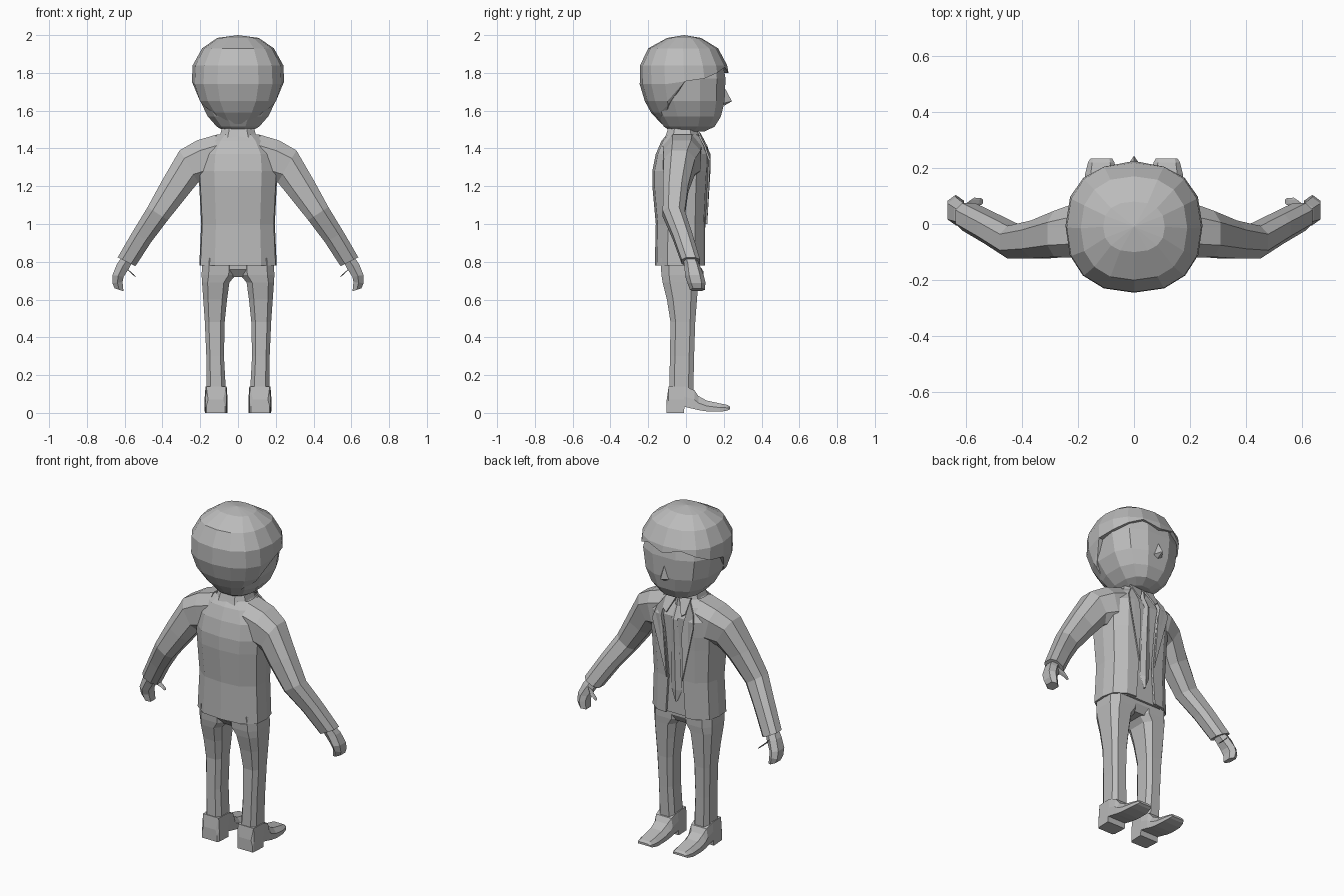
import bpy, bmesh, math
from mathutils import Vector

grey = bpy.data.materials.new("plain grey")
grey.diffuse_color = (0.5, 0.5, 0.5, 1)


def make(name, verts, faces):
    me = bpy.data.meshes.new(name)
    me.from_pydata([tuple(v) for v in verts], [], faces)
    bm = bmesh.new()
    bm.from_mesh(me)
    bmesh.ops.recalc_face_normals(bm, faces=bm.faces)
    bm.to_mesh(me)
    bm.free()
    me.materials.append(grey)
    ob = bpy.data.objects.new(name, me)
    bpy.context.collection.objects.link(ob)
    return ob


def loft(name, rings, closed=True, caps=True):
    n = len(rings[0])
    verts = [p for r in rings for p in r]
    faces = []
    for i in range(len(rings) - 1):
        for j in range(n if closed else n - 1):
            k = (j + 1) % n
            faces.append((i*n + j, i*n + k, (i+1)*n + k, (i+1)*n + j))
    if closed and caps:
        faces += [tuple(range(n)), tuple(range((len(rings)-1)*n, len(rings)*n))]
    return make(name, verts, faces)


def power(v, p):
    return math.copysign(abs(v) ** p, v)


def oval(z, rx, y0, y1, n=8, p=0.7, cx=0):
    """Horizontal rounded ring between depths y0 and y1."""
    cy, ry = (y0 + y1) / 2, (y1 - y0) / 2
    return [(cx + rx * power(math.cos(a), p), cy + ry * power(math.sin(a), p), z)
            for a in (math.tau * (i + 0.5) / n for i in range(n))]


def tilted(c, u, v, n=8, p=0.8):
    """Ring around c spanned by half axes u and v."""
    c, u, v = Vector(c), Vector(u), Vector(v)
    return [c + u * power(math.cos(a), p) + v * power(math.sin(a), p)
            for a in (math.tau * (i + 0.5) / n for i in range(n))]


def interp(table, z):
    for a, b in zip(table, table[1:]):
        if a[0] >= z >= b[0]:
            t = (a[0] - z) / (a[0] - b[0])
            return [p + (q - p) * t for p, q in zip(a[1:], b[1:])]
    return table[-1][1:]


# head
loft("head", [oval(z, rx, a, b, 12, 0.8) for z, rx, a, b in [
    (1.49, 0.07, -0.08, 0.10), (1.515, 0.115, -0.12, 0.155), (1.57, 0.165, -0.16, 0.19),
    (1.65, 0.205, -0.2, 0.21), (1.77, 0.225, -0.21, 0.215), (1.86, 0.2, -0.2, 0.2),
    (1.93, 0.12, -0.12, 0.13)]])
make("nose", [(0, 0.20, 1.73), (-0.03, 0.20, 1.64), (0.03, 0.20, 1.64),
              (0, 0.243, 1.65), (0, 0.20, 1.625)],
     [(0, 1, 3), (0, 3, 2), (1, 4, 3), (4, 2, 3), (0, 2, 4, 1)])

# hair shell: each column runs from the crown to its own hairline
hair = [(2.0, 0.0, -0.01, -0.01), (1.985, 0.11, -0.10, 0.08), (1.93, 0.19, -0.20, 0.17),
        (1.84, 0.24, -0.243, 0.218), (1.74, 0.245, -0.245, 0.235),
        (1.65, 0.215, -0.218, 0.21), (1.59, 0.165, -0.185, 0.17), (1.53, 0.10, -0.13, 0.1)]
N = 16
line = {0: 1.80, 1: 1.83, 2: 1.80, 3: 1.77, 4: 1.755, 5: 1.63, 6: 1.55, 7: 1.53, 8: 1.53}
levels = [1.985, 1.93, 1.84, 1.74, 1.65, 1.59, 1.53]
rows = []
for k, lev in enumerate(levels + [None]):
    row = []
    for i in range(N):
        a = math.tau * i / N
        z = max(lev or 0, line[min(i, N - i)])
        rx, y0, y1 = interp(hair, z)
        s = 1 if lev else 0.88
        cy, ry = (y0 + y1) / 2, (y1 - y0) / 2
        row.append((s * rx * power(math.sin(a), 0.85), cy + s * ry * power(math.cos(a), 0.85), z))
    rows.append(row)
hv = [(0, -0.01, 2.0)] + [p for r in rows for p in r]
hf = [(0, 1 + j, 1 + (j + 1) % N) for j in range(N)]
for i in range(len(rows) - 1):
    for j in range(N):
        k = (j + 1) % N
        hf.append((1 + i*N + j, 1 + i*N + k, 1 + (i+1)*N + k, 1 + (i+1)*N + j))
ob = make("hair", hv, hf)
bm = bmesh.new()
bm.from_mesh(ob.data)
bmesh.ops.remove_doubles(bm, verts=bm.verts, dist=0.0005)
bmesh.ops.recalc_face_normals(bm, faces=bm.faces)
bm.to_mesh(ob.data)
bm.free()

# neck and shirt collar
loft("neck", [oval(1.42, 0.08, -0.1, 0.06), oval(1.53, 0.075, -0.09, 0.065)])
loft("collar", [oval(1.42, 0.125, -0.13, 0.075), oval(1.475, 0.1, -0.11, 0.07),
                oval(1.505, 0.09, -0.1, 0.06)])

# torso levels: height, half width, back, front, half width of the front opening
torso = [(0.78, 0.205, -0.165, 0.10, 0.065), (1.0, 0.195, -0.16, 0.10, 0.05),
         (1.2, 0.205, -0.178, 0.11, 0.06), (1.28, 0.21, -0.178, 0.115, 0.065),
         (1.37, 0.20, -0.16, 0.12, 0.075), (1.44, 0.155, -0.13, 0.085, 0.08),
         (1.475, 0.11, -0.10, 0.06, 0.075)]
half = [(0.62, 0.95), (0.92, 0.6), (1, 0.1), (0.97, -0.5), (0.6, -0.92), (0.0, -1)]


def torso_ring(z, rx, y0, y1, gap, inset=0.0):
    cy, ry = (y0 + y1) / 2, (y1 - y0) / 2 - inset
    pts = [(gap, cy + ry, z)] + [((rx - inset) * x, cy + ry * y, z) for x, y in half]
    return pts + [(-x, y, z) for x, y, z in pts[-2::-1]]


jacket = loft("jacket", [torso_ring(*t) for t in torso], closed=False)
mod = jacket.modifiers.new("thickness", "SOLIDIFY")
mod.thickness = 0.012
mod.offset = -1
loft("shirt", [torso_ring(*t, inset=0.018) for t in torso])

# tie hanging over the shirt
loft("tie", [[(-w, y, z), (0, y + 0.012, z), (w, y, z), (0, y - 0.02, z)] for w, y, z in [
    (0.004, 0.088, 0.86), (0.034, 0.088, 0.93), (0.028, 0.098, 1.2), (0.02, 0.108, 1.36),
    (0.015, 0.075, 1.43), (0.026, 0.068, 1.47)]])

# trousers: hips joining two legs
loft("hips", [oval(0.72, 0.12, -0.10, 0.05), oval(0.76, 0.188, -0.135, 0.075),
              oval(0.9, 0.18, -0.14, 0.075)])

for side, s in (("left", 1), ("right", -1)):
    loft(side + "_leg", [oval(z, (xo - xi) / 2, a, b, 8, 0.6, s * (xo + xi) / 2)
         for z, xi, xo, a, b in [
             (0.12, 0.062, 0.168, -0.092, 0.042), (0.3, 0.072, 0.17, -0.088, 0.046),
             (0.48, 0.068, 0.178, -0.085, 0.052), (0.6, 0.055, 0.187, -0.105, 0.062),
             (0.69, 0.042, 0.194, -0.128, 0.07), (0.73, 0.008, 0.197, -0.135, 0.074),
             (0.82, 0.004, 0.193, -0.14, 0.075)]])

    # shoe: cross-sections from heel to toe (depth, bottom, top, inner, outer, top inset)
    secs = [(-0.102, 0, 0.07, 0.068, 0.168, 0.01), (-0.092, 0, 0.14, 0.06, 0.172, 0.004),
            (-0.012, 0, 0.14, 0.056, 0.176, 0.004), (-0.008, 0.032, 0.14, 0.056, 0.176, 0.004),
            (0.045, 0.02, 0.12, 0.056, 0.177, 0.01), (0.065, 0.015, 0.09, 0.058, 0.178, 0.02),
            (0.11, 0.008, 0.065, 0.06, 0.178, 0.022), (0.18, 0.006, 0.05, 0.062, 0.174, 0.02),
            (0.22, 0.012, 0.042, 0.07, 0.164, 0.015), (0.234, 0.02, 0.032, 0.078, 0.155, 0.01)]
    loft(side + "_shoe", [[(s*xi, y, lo), (s*xo, y, lo), (s*xo, y, (lo + hi) / 2),
                           (s*(xo - t), y, hi), (s*(xi + t), y, hi), (s*xi, y, (lo + hi) / 2)]
                          for y, lo, hi, xi, xo, t in secs])

    # sleeve from the shoulder to the cuff
    def arm_ring(c, nx, nz, r, ry, n=8):
        return tilted((s*c[0], c[1], c[2]), (s*nx*r, 0, nz*r), (0, ry, 0), n)
    loft(side + "_sleeve", [
        arm_ring((0.11, -0.02, 1.36), 0.05, 1, 0.12, 0.11),
        arm_ring((0.19, -0.022, 1.335), 0.25, 0.97, 0.118, 0.105),
        arm_ring((0.26, -0.035, 1.305), 0.5, 0.86, 0.105, 0.088),
        arm_ring((0.335, -0.055, 1.19), 0.85, 0.53, 0.083, 0.072),
        arm_ring((0.425, -0.065, 1.055), 0.84, 0.54, 0.068, 0.062),
        arm_ring((0.51, -0.017, 0.93), 0.87, 0.49, 0.06, 0.056),
        arm_ring((0.59, 0.026, 0.80), 0.9, 0.44, 0.056, 0.052)])

    # hand with curled fingers and a thumb
    loft(side + "_hand", [
        arm_ring((0.582, 0.02, 0.82), 0.9, 0.44, 0.034, 0.036, 6),
        arm_ring((0.61, 0.034, 0.775), 0.92, 0.38, 0.038, 0.042, 6),
        arm_ring((0.635, 0.045, 0.725), 0.98, 0.15, 0.034, 0.05, 6),
        arm_ring((0.638, 0.055, 0.69), 1, -0.1, 0.03, 0.048, 6),
        arm_ring((0.63, 0.06, 0.652), 0.95, 0.3, 0.028, 0.04, 6)])
    loft(side + "_thumb", [
        arm_ring((0.60, 0.055, 0.775), 0.6, 0.8, 0.02, 0.018, 6),
        arm_ring((0.57, 0.078, 0.745), 0.6, 0.8, 0.018, 0.016, 6),
        arm_ring((0.545, 0.08, 0.725), 0.6, 0.8, 0.012, 0.012, 6)])

    # lapel and shirt collar flap plates
    lapel = [(0.078, 0.07, 1.47), (0.12, 0.10, 1.41), (0.135, 0.124, 1.34),
             (0.052, 0.108, 1.0), (0.062, 0.126, 1.3), (0.074, 0.126, 1.37)]
    flap = [(0.012, 0.075, 1.475), (0.08, 0.062, 1.49), (0.075, 0.11, 1.41), (0.05, 0.115, 1.39)]
    for name, pts in (("lapel", lapel), ("collar_flap", flap)):
        pl = make(side + "_" + name, [(s*x, y, z) for x, y, z in pts], [tuple(range(len(pts)))])
        m = pl.modifiers.new("thickness", "SOLIDIFY")
        m.thickness = 0.009
        m.offset = 0
